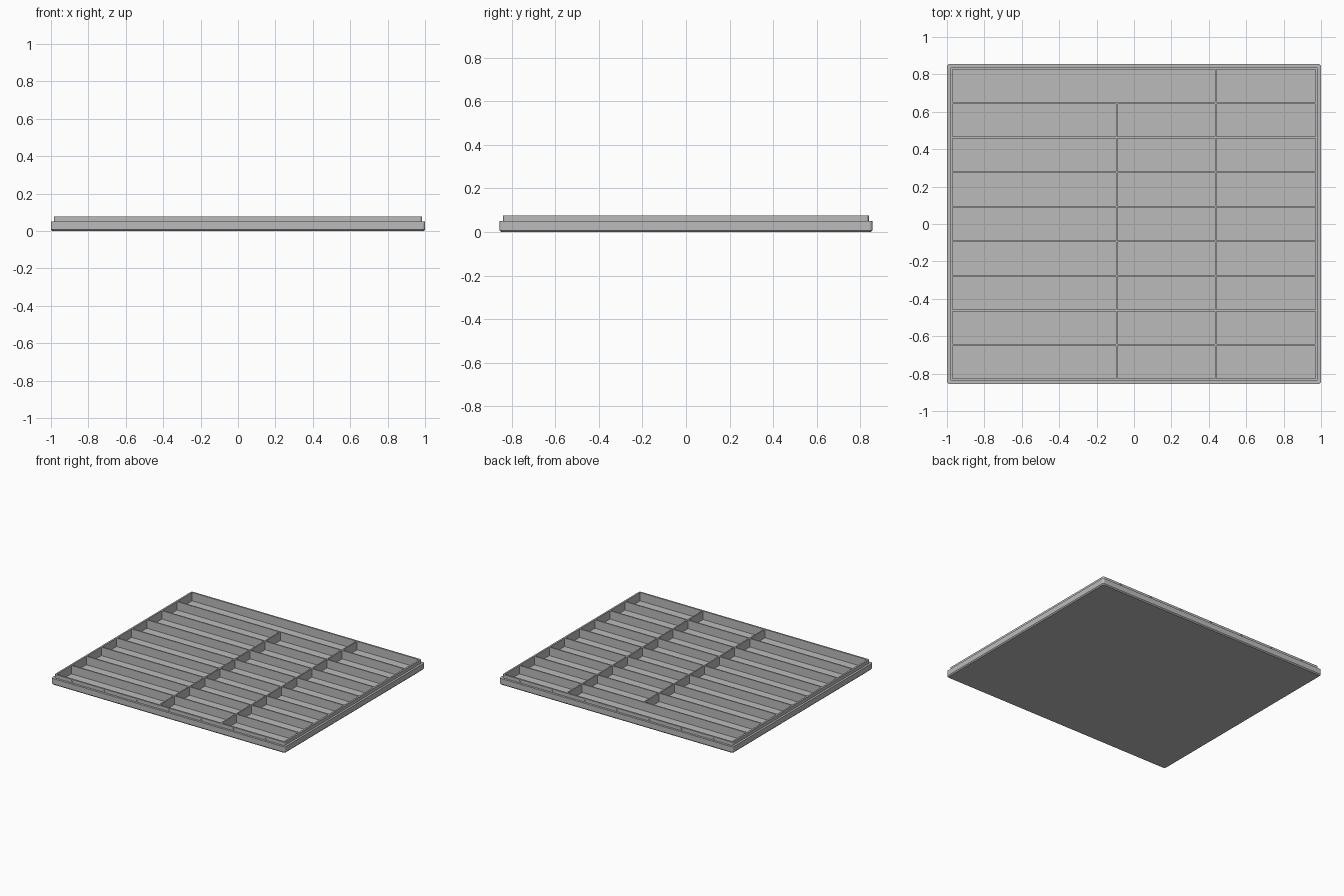
import bpy
import bmesh
import math
from mathutils import Matrix, Vector

default = bpy.data.objects.get("Cube")
if default:
    bpy.data.objects.remove(default, do_unlink=True)

HALF_X, HALF_Y = 1.0, 0.855
STEP_Z, TOP_Z, FLOOR_Z = 0.05, 0.077, 0.012
STEP, RIM, WALL = 0.016, 0.013, 0.01

grey = bpy.data.materials.new("grey plastic")
grey.use_nodes = True
COLOUR = (0.5, 0.5, 0.5, 1)
grey.diffuse_color = COLOUR
grey.node_tree.nodes["Principled BSDF"].inputs["Base Color"].default_value = COLOUR


def make_object(name, bm):
    bmesh.ops.recalc_face_normals(bm, faces=bm.faces)
    mesh = bpy.data.meshes.new(name)
    bm.to_mesh(mesh)
    bm.free()
    mesh.materials.append(grey)
    obj = bpy.data.objects.new(name, mesh)
    bpy.context.collection.objects.link(obj)
    return obj


def rounded_ring(bm, inset, z, radius=0.014, steps=4):
    """Ring of vertices around a rounded rectangle."""
    ring = []
    corners = ((1, 1), (-1, 1), (-1, -1), (1, -1))
    for i, (sx, sy) in enumerate(corners):
        cx, cy = sx * (HALF_X - inset - radius), sy * (HALF_Y - inset - radius)
        for k in range(steps + 1):
            a = math.pi / 2 * (i + k / steps)
            ring.append(bm.verts.new((cx + radius * math.cos(a), cy + radius * math.sin(a), z)))
    return ring


def add_box(bm, x0, x1, y0, y1, z0, z1):
    centre = Vector((x0 + x1, y0 + y1, z0 + z1)) / 2
    size = Matrix.Diagonal((x1 - x0, y1 - y0, z1 - z0, 1))
    bmesh.ops.create_cube(bm, size=1, matrix=Matrix.Translation(centre) @ size)


def cut(target, cutter):
    mod = target.modifiers.new("cut", 'BOOLEAN')
    mod.operation, mod.solver, mod.object = 'DIFFERENCE', 'EXACT', cutter
    bpy.context.view_layer.objects.active = target
    bpy.ops.object.modifier_apply(modifier=mod.name)
    bpy.data.objects.remove(cutter, do_unlink=True)


# Tray body: chamfered foot, straight side, stepped lip
bm = bmesh.new()
profile = ((0.007, 0), (0, 0.008), (0, STEP_Z), (STEP, STEP_Z), (STEP, TOP_Z))
rings = [rounded_ring(bm, inset, z) for inset, z in profile]
for low, high in zip(rings, rings[1:]):
    for i in range(len(low)):
        j = (i + 1) % len(low)
        bm.faces.new((low[i], low[j], high[j], high[i]))
bm.faces.new(rings[0])
bm.faces.new(rings[-1])
tray = make_object("compartment_tray", bm)

# Compartments: nine rows of three, the rear row with a double-width cell
bm = bmesh.new()
in_x, in_y = HALF_X - STEP - RIM, HALF_Y - STEP - RIM
ROWS = 9
pitch = (2 * in_y + WALL) / ROWS
for row in range(ROWS):
    y0 = -in_y + row * pitch
    dividers = (0.437,) if row == ROWS - 1 else (-0.092, 0.437)
    starts = [-in_x] + [x + WALL / 2 for x in dividers]
    ends = [x - WALL / 2 for x in dividers] + [in_x]
    for x0, x1 in zip(starts, ends):
        add_box(bm, x0, x1, y0, y0 + pitch - WALL, FLOOR_Z, TOP_Z + 0.1)
cut(tray, make_object("compartment_cutter", bm))

# Small diamond catches sunk in the front and back of the lip
bm = bmesh.new()
for side in (-1, 1):
    for i in range(-3, 4):
        place = Matrix.Translation((i * 0.276, side * (HALF_Y - STEP), 0.065))
        turn = Matrix.Rotation(math.pi / 2, 4, 'X')
        bmesh.ops.create_cone(bm, cap_ends=True, segments=4, radius1=0.009,
                              radius2=0.009, depth=0.01, matrix=place @ turn)
cut(tray, make_object("catch_cutter", bm))
